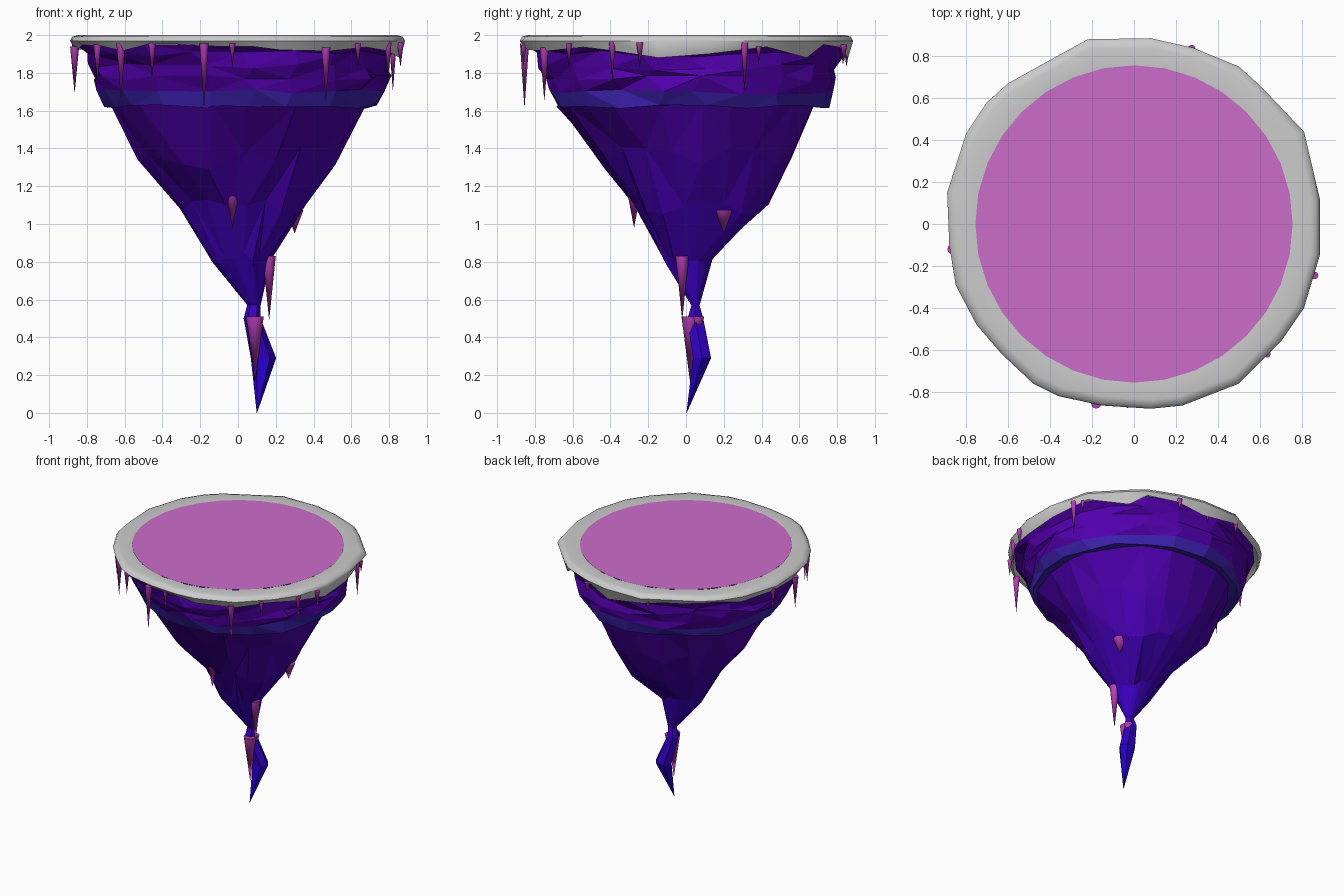
import bpy, bmesh, math, random
from mathutils import Vector, Matrix

random.seed(11)


def material(name, rgb):
    m = bpy.data.materials.new(name)
    m.diffuse_color = (*rgb, 1)
    return m


def finish(name, bm, mats=(), smooth=False):
    bmesh.ops.recalc_face_normals(bm, faces=bm.faces)
    me = bpy.data.meshes.new(name)
    bm.to_mesh(me)
    bm.free()
    for m in mats:
        me.materials.append(m)
    ob = bpy.data.objects.new(name, me)
    bpy.context.collection.objects.link(ob)
    if smooth:
        bpy.ops.object.select_all(action='DESELECT')
        ob.select_set(True)
        bpy.context.view_layer.objects.active = ob
        bpy.ops.object.shade_smooth_by_angle(angle=math.radians(50))
    return ob


def loft(bm, rings):
    """Skin consecutive rings of points with equal counts."""
    vs = [[bm.verts.new(p) for p in r] for r in rings]
    for a, b in zip(vs, vs[1:]):
        n = len(a)
        for i in range(n):
            bm.faces.new((a[i], a[(i + 1) % n], b[(i + 1) % n], b[i]))
    return vs


pink = material("pink_top", (0.6, 0.155, 0.59))
crystal = material("crystal", (0.5, 0.05, 0.5))

# rock colour steps: blue tip to violet middle, bluish band, purple top
tip_rgb, mid_rgb = Vector((0.02, 0.0, 0.58)), Vector((0.075, 0.0, 0.42))
rock_mats = [material(f"rock_{i}", tip_rgb.lerp(mid_rgb, i / 5)) for i in range(6)]
rock_mats += [material("rock_band", (0.045, 0.015, 0.42)), material("rock_top", (0.085, 0.0, 0.42))]

# irregular rounded rim with a ragged lower edge
outline = [(0.885, 0.12), (0.81, 0.44), (0.6, 0.66), (0.5, 0.75), (0.28, 0.84),
           (0.08, 0.885), (-0.22, 0.88), (-0.42, 0.77), (-0.6, 0.67), (-0.7, 0.58),
           (-0.8, 0.43), (-0.89, 0.15), (-0.88, -0.1), (-0.85, -0.29),
           (-0.75, -0.48), (-0.63, -0.62), (-0.48, -0.76), (-0.36, -0.82),
           (-0.15, -0.865), (0.08, -0.88), (0.23, -0.865), (0.5, -0.76),
           (0.7, -0.56), (0.81, -0.4), (0.885, -0.15)]
out = [Vector((x, y, 0)) for x, y in outline]


def scaled(f, z):
    return [p * f + Vector((0, 0, z)) for p in out]


inner = [p.normalized() * 0.75 + Vector((0, 0, 1.994)) for p in out]
ragged = [p * 0.97 + Vector((0, 0, random.uniform(1.915, 1.955))) for p in out]
for i, z in ((0, 1.9), (2, 1.88), (3, 1.95), (5, 1.88), (24, 1.88)):
    ragged[i].z = z
bm = bmesh.new()
loft(bm, [inner, scaled(0.95, 2.0), scaled(0.985, 1.992), scaled(1.0, 1.97), ragged])
finish("rim", bm, smooth=True)

# flat round top
bm = bmesh.new()
bmesh.ops.create_circle(bm, cap_ends=True, segments=32, radius=0.756,
                        matrix=Matrix.Translation((0, 0, 1.999)))
finish("top_disc", bm, [pink])

# faceted rock: z, centre x, centre y, radius x, radius y, height jitter
profile = [(1.95, 0, 0, 0.86, 0.86, 0.0), (1.9, 0, 0.01, 0.82, 0.82, 0.02),
           (1.83, 0, 0.02, 0.795, 0.79, 0.02), (1.77, 0.01, 0.02, 0.785, 0.78, 0.02),
           (1.70, 0.01, 0.03, 0.76, 0.75, 0.015), (1.62, 0.02, 0.035, 0.73, 0.715, 0.01),
           (1.63, 0.01, 0.01, 0.685, 0.685, 0.008), (1.35, 0.0, 0.055, 0.535, 0.51, 0.06),
           (1.09, 0.025, 0.075, 0.34, 0.355, 0.04), (0.82, 0.02, 0.015, 0.155, 0.14, 0.03),
           (0.57, 0.085, 0.05, 0.035, 0.022, 0.0)]
sides = 20
rings = []
for z, cx, cy, rx, ry, jz in profile:
    ring = []
    for i in range(sides):
        a = math.tau * (i + (0.4 if 1.6 < z < 1.9 else 0.25) * random.random()) / sides
        k = random.uniform(0.965, 1.025) if jz else 1
        ring.append((cx + rx * k * math.cos(a), cy + ry * k * math.sin(a),
                     z + random.uniform(-jz, jz)))
    rings.append(ring)
bm = bmesh.new()
loft(bm, rings)
bmesh.ops.triangulate(bm, faces=bm.faces[:])

# twisted tip hanging below the rock
tip = []
for z, cx, cy, rx, ry in ((0.585, 0.085, 0.05, 0.033, 0.02), (0.5, 0.075, 0.05, 0.045, 0.048),
                          (0.29, 0.135, 0.085, 0.067, 0.055), (0.0, 0.1, 0.003, 0.001, 0.001)):
    tip.append([(cx + rx * math.cos(math.tau * i / 6), cy + ry * math.sin(math.tau * i / 6), z)
                for i in range(6)])
bm.faces.new(loft(bm, tip)[-1])
for f in bm.faces:
    z = f.calc_center_median().z
    f.material_index = min(5, int(z / 0.27)) if z < 1.59 else 6 if z < 1.69 else 7
finish("rock", bm, rock_mats)

# hanging crystals: x, y, top, bottom, radius
r = 0.024
spikes = [(-0.18, -0.855, 1.955, 1.61, r), (-0.03, -0.86, 1.955, 1.83, 0.016),
          (0.465, -0.75, 1.935, 1.65, r), (0.635, -0.62, 1.955, 1.83, 0.016),
          (0.795, -0.39, 1.965, 1.76, 0.018), (0.86, -0.245, 1.96, 1.83, 0.018),
          (0.82, 0.31, 1.96, 1.7, 0.02), (0.8, 0.385, 1.94, 1.85, 0.014),
          (0.275, 0.835, 1.95, 1.85, 0.018), (0.03, 0.85, 1.95, 1.83, 0.018),
          (-0.25, 0.83, 1.95, 1.85, 0.016), (-0.86, 0.15, 1.95, 1.78, 0.02),
          (-0.865, -0.12, 1.94, 1.69, r), (-0.745, -0.44, 1.95, 1.74, 0.02),
          (-0.62, -0.59, 1.96, 1.66, r), (-0.455, -0.73, 1.965, 1.77, 0.02),
          (-0.03, -0.275, 1.19, 0.98, 0.04), (0.165, -0.02, 0.83, 0.49, 0.035),
          (0.3, 0.2, 1.075, 0.95, 0.047), (0.09, 0.022, 0.51, 0.16, 0.046),
          (0.1, 0.06, 0.51, 0.35, 0.036)]
bm = bmesh.new()
for x, y, top, bottom, rad in spikes:
    bmesh.ops.create_cone(bm, cap_ends=True, segments=12, radius1=0, radius2=rad,
                          depth=top - bottom,
                          matrix=Matrix.Translation((x, y, (top + bottom) / 2)))
bmesh.ops.remove_doubles(bm, verts=bm.verts, dist=0.0005)
finish("hanging_crystals", bm, [crystal], smooth=True)
